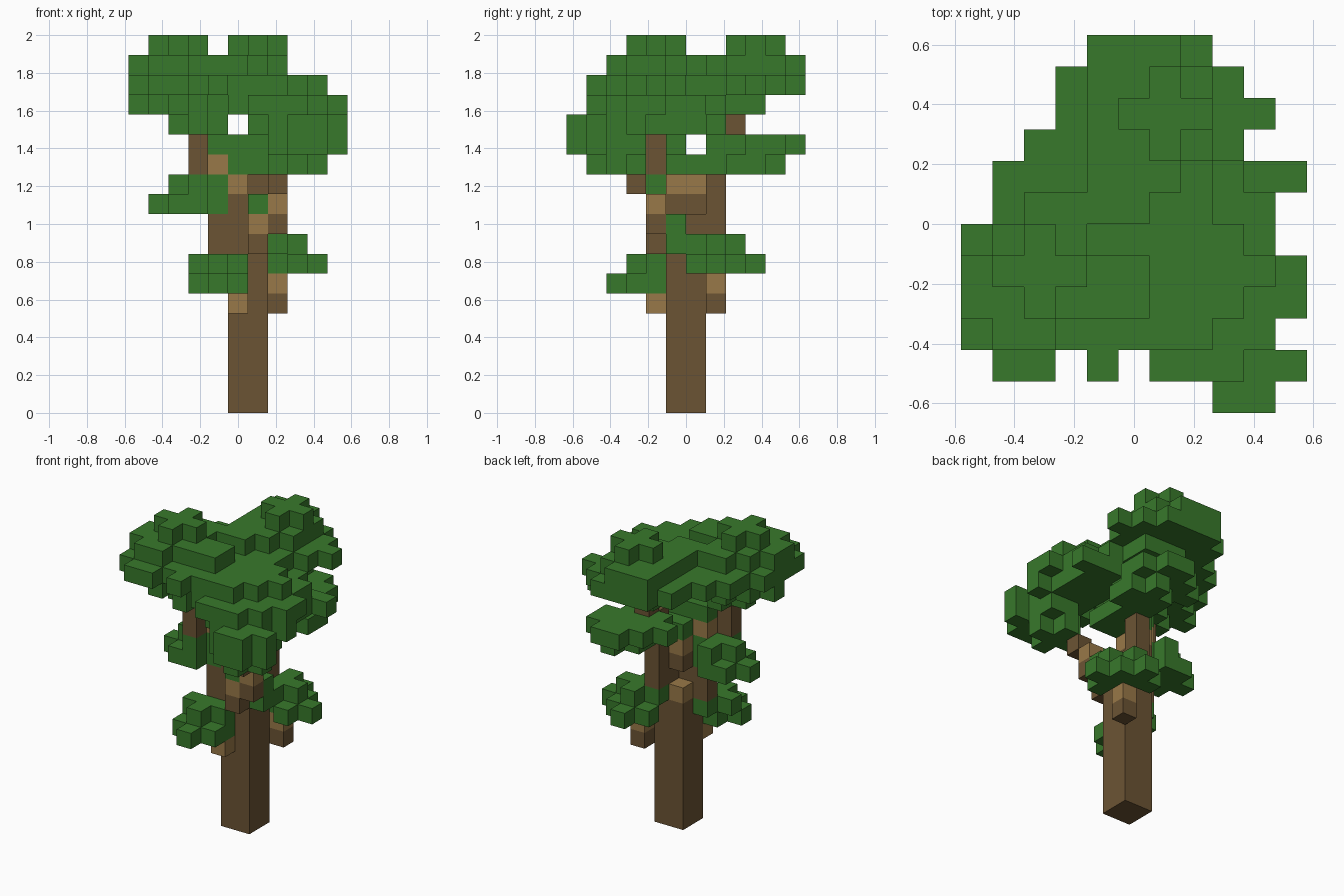
import bpy
import bmesh
from mathutils import Vector

if "Cube" in bpy.data.objects:
    bpy.data.objects.remove(bpy.data.objects["Cube"])

CELL = 2 / 19
ORIGIN = Vector((-5.5, -6, 0))


def make_material(name, color):
    mat = bpy.data.materials.new(name)
    mat.use_nodes = True
    mat.diffuse_color = (*color, 1)
    mat.node_tree.nodes["Principled BSDF"].inputs["Base Color"].default_value = (*color, 1)
    return mat


materials = {
    "leaf": make_material("leaf green", (0.039, 0.19, 0.024)),
    "dark": make_material("dark bark", (0.148, 0.088, 0.034)),
    "light": make_material("light bark", (0.318, 0.19, 0.065)),
}
palette = list(materials)

cells = {}   # grid cell -> (part name, colour key); the first part placed keeps a cell


def place(part, color, cell):
    cells.setdefault(cell, (part, color))


def box(part, color, low, high):
    for x in range(low[0], high[0] + 1):
        for y in range(low[1], high[1] + 1):
            for z in range(low[2], high[2] + 1):
                place(part, color, (x, y, z))


# Crown outline seen from above: first and last column of each row
OUTLINE = [(8, 9), (1, 10), (0, 9), (0, 10), (0, 10), (0, 9),
           (1, 9), (1, 10), (2, 8), (3, 9), (3, 8), (4, 7)]


def layer(part, z, cx, cy, rx, ry, power):
    """One flat layer of leaves, trimmed to the crown outline."""
    for y, (first, last) in enumerate(OUTLINE):
        for x in range(first, last + 1):
            if (abs(x - cx) / rx) ** power + (abs(y - cy) / ry) ** power <= 1.001:
                place(part, "leaf", (x, y, z))


def diamond(part, z, cx, cy, r):
    layer(part, z, cx, cy, r, r, 1)


def disc(part, z, cx, cy, rx, ry):
    layer(part, z, cx, cy, rx, ry, 2)


# Trunk
place("trunk", "light", (5, 6, 8))
box("trunk", "dark", (5, 5, 0), (6, 6, 8))

# Low branch stubs
place("low_front_branch", "light", (5, 4, 5))
place("low_back_branch", "dark", (7, 7, 5))
place("low_back_branch", "light", (7, 7, 6))

# Branch rising to the front crown
place("front_branch", "dark", (6, 4, 8))
place("front_branch", "light", (6, 4, 9))
place("front_branch", "dark", (7, 4, 9))
place("front_branch", "light", (7, 4, 10))
place("front_branch", "dark", (7, 3, 11))

# Branch rising to the side crown
box("side_branch", "dark", (4, 5, 8), (5, 5, 9))
box("side_branch", "dark", (5, 5, 10), (5, 6, 10))
box("side_branch", "light", (5, 5, 11), (5, 6, 11))
place("side_branch", "light", (4, 5, 12))
box("side_branch", "dark", (3, 4, 12), (3, 4, 13))

# Upright branch carrying the back crown
place("back_branch", "dark", (6, 6, 9))
box("back_branch", "dark", (6, 7, 9), (6, 7, 13))
place("back_branch", "dark", (6, 8, 14))

# Low leaf clusters
diamond("low_front_leaves", 6, 4, 3, 1)
place("low_front_leaves", "leaf", (5, 4, 6))
diamond("low_front_leaves", 7, 4, 4, 1)
diamond("low_back_leaves", 7, 8, 7, 1)
diamond("low_back_leaves", 7, 7, 8, 1)
diamond("low_back_leaves", 8, 7, 7, 1)
box("low_back_leaves", "leaf", (7, 5, 8), (7, 5, 9))
diamond("middle_side_leaves", 10, 2.5, 5, 1.5)
diamond("middle_side_leaves", 11, 3, 5, 1)

# Leaves around the top of the trunk
place("trunk_leaves", "leaf", (6, 4, 10))
disc("trunk_leaves", 12, 6, 5.5, 1.2, 1.2)
box("trunk_leaves", "leaf", (4, 5, 13), (6, 5, 13))

# Side crown
diamond("side_crown", 14, 3, 4, 1)
diamond("side_crown", 15, 2, 4, 2)
diamond("side_crown", 16, 1.5, 4, 3.5)
diamond("side_crown", 16, 4, 2, 1)
diamond("side_crown", 17, 2, 4, 2)
disc("side_crown", 17, 2.5, 3.5, 3.2, 1)
box("side_crown", "leaf", (1, 2, 17), (1, 3, 17))
diamond("side_crown", 18, 2, 4, 1)

# Front crown
diamond("front_crown", 12, 8, 2, 1)
diamond("front_crown", 13, 8.5, 1.5, 2)
diamond("front_crown", 14, 8.5, 2, 2.5)
diamond("front_crown", 15, 7, 2, 2)

# Middle crown
diamond("middle_crown", 14, 8, 5, 2)
diamond("middle_crown", 14, 9, 7, 1)
diamond("middle_crown", 15, 8, 4, 3)
diamond("middle_crown", 16, 6.5, 4, 3)
diamond("middle_crown", 16, 3.5, 7, 2.5)
box("middle_crown", "leaf", (3, 6, 17), (5, 6, 17))

# Back crown and the leaf shelf below it
diamond("back_shelf", 12, 7, 8.5, 1.5)
diamond("back_shelf", 13, 7, 10, 2)
diamond("back_shelf", 13, 6, 9, 2)
place("back_shelf", "leaf", (7, 7, 13))
disc("back_crown", 15, 6, 8, 1.5, 1.5)
diamond("back_crown", 16, 6, 9, 3)
diamond("back_crown", 16, 5, 9, 3)
disc("back_crown", 17, 5.2, 9, 2.1, 2.8)
diamond("back_crown", 18, 6, 9, 1)


def build_part(part):
    """Skin the exposed sides of every cell that belongs to one part."""
    bm = bmesh.new()
    for cell, (owner, color) in cells.items():
        if owner != part:
            continue
        middle = Vector(cell) + Vector((0.5, 0.5, 0.5)) + ORIGIN
        for axis in range(3):
            for sign in (-1, 1):
                normal = Vector((0, 0, 0))
                normal[axis] = sign
                if tuple(int(c + n) for c, n in zip(cell, normal)) in cells:
                    continue
                u = Vector((0, 0, 0))
                u[(axis + 1) % 3] = 0.5
                v = normal.cross(u)
                center = middle + normal / 2
                corners = (center - u - v, center + u - v, center + u + v, center - u + v)
                face = bm.faces.new([bm.verts.new(p * CELL) for p in corners])
                face.material_index = palette.index(color)
    bmesh.ops.remove_doubles(bm, verts=bm.verts[:], dist=0.001)
    mesh = bpy.data.meshes.new(part)
    bm.to_mesh(mesh)
    bm.free()
    for mat in materials.values():
        mesh.materials.append(mat)
    bpy.context.collection.objects.link(bpy.data.objects.new(part, mesh))


for part in dict.fromkeys(owner for owner, color in cells.values()):
    build_part(part)
